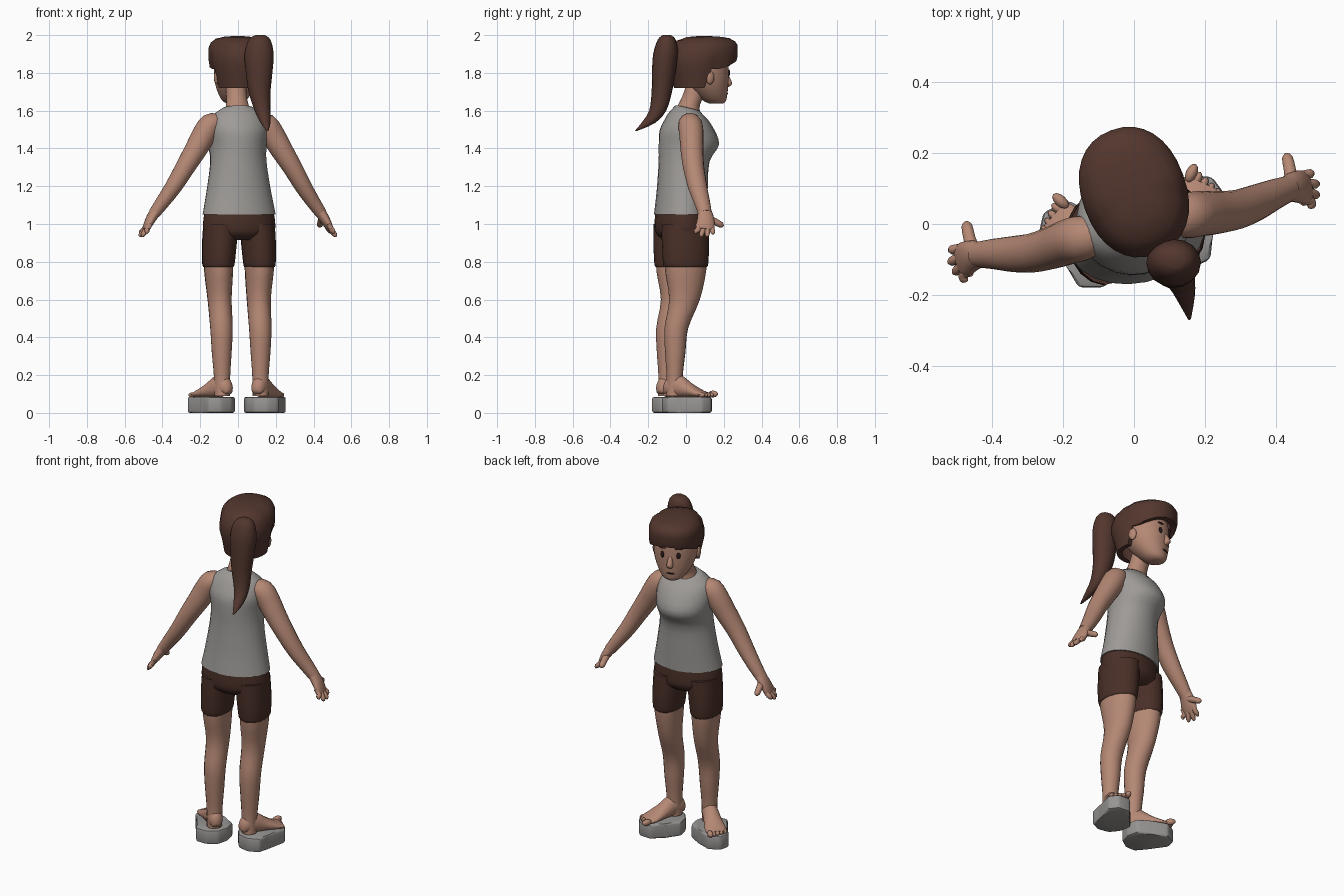
import bpy, bmesh, math
from mathutils import Matrix, Vector

if "Cube" in bpy.data.objects:
    bpy.data.objects.remove(bpy.data.objects["Cube"])


def material(name, rgb):
    m = bpy.data.materials.new(name)
    m.diffuse_color = (*rgb, 1)
    m.use_nodes = True
    m.node_tree.nodes["Principled BSDF"].inputs["Base Color"].default_value = m.diffuse_color
    return m


SKIN = material("skin", (0.46, 0.245, 0.175))
HAIR = material("dark brown hair", (0.085, 0.037, 0.027))
SHORTS = material("brown cloth", (0.066, 0.028, 0.020))
SHIRT = material("grey cloth", (0.34, 0.325, 0.31))
STONE = material("grey stone", (0.31, 0.30, 0.29))
DARK = material("dark eye", (0.02, 0.011, 0.009))

# The body and the head are each turned a little about the vertical
BODY = Matrix.Translation((0.004, -0.02, 0)) @ Matrix.Rotation(math.radians(12), 4, 'Z')
HEAD = Matrix.Translation((0, 0.09, 0)) @ Matrix.Rotation(math.radians(20), 4, 'Z')
WORLD = Matrix.Identity(4)
X, Y, Z = Vector((1, 0, 0)), Vector((0, 1, 0)), Vector((0, 0, 1))


def finish(name, bm, mat, frame, angle=50):
    bm.transform(frame)
    bmesh.ops.recalc_face_normals(bm, faces=bm.faces)
    me = bpy.data.meshes.new(name)
    bm.to_mesh(me)
    bm.free()
    me.materials.append(mat)
    ob = bpy.data.objects.new(name, me)
    bpy.context.collection.objects.link(ob)
    bpy.ops.object.select_all(action='DESELECT')
    ob.select_set(True)
    bpy.context.view_layer.objects.active = ob
    bpy.ops.object.shade_smooth_by_angle(angle=math.radians(angle))
    return ob


def smooth_path(rows, steps):
    """Catmull-Rom through rows of numbers."""
    out = []
    for i in range(len(rows) - 1):
        a, b, c, d = (rows[max(i - 1, 0)], rows[i], rows[i + 1], rows[min(i + 2, len(rows) - 1)])
        for k in range(steps):
            t = k / steps
            out.append([0.5 * (2 * q + (r - p) * t + (2 * p - 5 * q + 4 * r - s) * t * t
                               + (3 * q - p - 3 * r + s) * t ** 3)
                        for p, q, r, s in zip(a, b, c, d)])
    out.append(list(rows[-1]))
    return out


def bridge(bm, rings, caps=True):
    n = len(rings[0])
    for lo, hi in zip(rings, rings[1:]):
        for i in range(n):
            j = (i + 1) % n
            bm.faces.new((lo[i], lo[j], hi[j], hi[i]))
    if caps:
        bm.faces.new(rings[0])
        bm.faces.new(rings[-1])


def loft(name, rows, mat, frame=BODY, side=1, n=18, flat=False, ref=Y, steps=3, tilt=0):
    """Skin through (x, y, z, ru, rv) rings; flat keeps the rings horizontal.
    rv lies along ref; tilt slopes the last ring towards the front."""
    rows = smooth_path(rows, steps)
    pts = [Vector(r[:3]) for r in rows]
    bm, rings = bmesh.new(), []
    for k, r in enumerate(rows):
        t = Z if flat else (pts[min(k + 1, len(pts) - 1)] - pts[max(k - 1, 0)]).normalized()
        v = (ref - t * t.dot(ref)).normalized()
        u = v.cross(t)
        ring = []
        for i in range(n):
            a = 2 * math.pi * i / n
            p = pts[k] + u * r[3] * math.cos(a) + v * r[4] * math.sin(a)
            if tilt and k >= len(rows) - 4:
                p.z -= tilt * (p.y - pts[k].y) * (k - len(rows) + 5) / 4
            ring.append(bm.verts.new((p.x * side, p.y, p.z)))
        rings.append(ring)
    bridge(bm, rings)
    return finish(name, bm, mat, frame)


def blob(name, loc, scale, mat, frame, turn=0):
    bm = bmesh.new()
    bmesh.ops.create_uvsphere(bm, u_segments=12, v_segments=8, radius=1)
    bm.transform(Matrix.Translation(loc) @ Matrix.Rotation(turn, 4, 'Z') @ Matrix.Diagonal((*scale, 1)))
    return finish(name, bm, mat, frame, 80)


# Sleeveless shirt
loft("shirt", [(0, -.010, 1.05, .197, .137), (0, 0, 1.18, .172, .133), (0, .010, 1.33, .15, .134),
               (0, .036, 1.42, .155, .160), (0, .026, 1.50, .162, .143),
               (0, .022, 1.57, .142, .100), (0, .030, 1.612, .085, .064)],
     SHIRT, flat=True, n=24, tilt=.25)
# Neck
loft("neck", [(0, .03, 1.55, .085, .075), (0, .032, 1.615, .064, .060),
              (0, .055, 1.67, .055, .056), (0, .08, 1.74, .055, .055)], SKIN, flat=True)
# Shorts
loft("shorts_hips", [(0, -.01, 1.07, .185, .128), (0, -.01, 1.0, .195, .134),
                     (0, -.008, .95, .185, .128), (0, -.006, .915, .12, .09)], SHORTS, flat=True, n=24)

# Outline of the stone slab under one foot
SLAB = [(.19, -.122), (.21, -.06), (.268, .05), (.243, .105), (.17, .125),
        (.10, .07), (.03, .02), (.03, -.05), (.06, -.11), (.125, -.137)]

for s, lab in ((1, "right"), (-1, "left")):
    # Shorts leg, leg
    loft(f"shorts_leg_{lab}", [(.098, -.006, 1.0, .092, .126), (.107, -.005, .88, .090, .126),
                               (.111, -.005, .79, .084, .121), (.111, -.005, .772, .078, .114)],
         SHORTS, side=s, flat=True)
    loft(f"leg_{lab}", [(.110, -.005, .85, .076, .112), (.110, -.005, .75, .075, .110),
                        (.106, -.010, .60, .063, .082), (.105, -.054, .45, .060, .063),
                        (.105, -.060, .32, .053, .054), (.104, -.063, .20, .044, .043),
                        (.104, -.066, .09, .042, .043)], SKIN, side=s, flat=True)
    # Foot, splayed outwards, with toes
    d = math.radians(36)
    along, across = Vector((math.sin(d), math.cos(d), 0)), Vector((math.cos(d), -math.sin(d), 0))
    heel = Vector((.104, -.063, 0))
    foot = []
    for t, w, lo, hi in ((-.05, .022, .09, .12), (-.03, .038, .08, .17), (.01, .043, .08, .205),
                         (.08, .050, .08, .162), (.15, .060, .08, .122), (.19, .052, .082, .108)):
        c = heel + along * t
        foot.append((c.x, c.y, (lo + hi) / 2, w, (hi - lo) / 2))
    loft(f"foot_{lab}", foot, SKIN, side=s, ref=Z)
    for i in range(5):
        c = heel + along * (.203 - .007 * i) + across * (-.043 + .022 * i)
        r = .018 if i == 0 else .013
        blob(f"toe_{lab}_{i + 1}", (c.x * s, c.y, .082 + r), (r * .9, r * 1.6, r), SKIN, BODY, -d * s)
    # Stone slab
    bm = bmesh.new()
    base = [bm.verts.new((x * s, y, 0)) for x, y in SLAB]
    top = [bm.verts.new((x * s, y, .085)) for x, y in SLAB]
    bridge(bm, [base, top])
    bmesh.ops.bevel(bm, geom=list(bm.edges), offset=.012, segments=2, affect='EDGES', profile=.5)
    finish(f"stone_slab_{lab}", bm, STONE, BODY, 40)
    # Arm
    loft(f"arm_{lab}", [(.10, .012, 1.535, .045, .050), (.15, .012, 1.525, .062, .064),
                        (.19, .010, 1.465, .064, .064), (.228, .004, 1.40, .060, .061),
                        (.290, .000, 1.30, .052, .056), (.350, .008, 1.20, .045, .051),
                        (.405, .020, 1.12, .038, .043), (.452, .028, 1.055, .031, .036)], SKIN, side=s)
    # Hand with fingers and thumb
    loft(f"hand_{lab}", [(.435, .026, 1.08, .029, .034), (.465, .028, 1.035, .027, .044),
                         (.488, .022, .995, .021, .049), (.502, .018, .97, .014, .044)], SKIN, side=s)
    for i, (x, y, z) in enumerate(((.507, -.032, .950), (.524, -.006, .932),
                                   (.530, .024, .932), (.522, .056, .945))):
        y0 = -.017 + .024 * i
        loft(f"finger_{lab}_{i + 1}", [(.480, y0, 1.0, .012, .013), (.499, y0, .972, .014, .014),
                                       (x - .005, y, z + .012, .013, .013), (x, y, z, .005, .005)],
             SKIN, side=s, n=10, steps=2)
    loft(f"thumb_{lab}", [(.458, .035, 1.035, .02, .02), (.462, .075, 1.015, .018, .018),
                          (.462, .112, .995, .016, .016), (.462, .124, .988, .006, .006)],
         SKIN, side=s, n=10, steps=2, ref=X)
    # Ear, eye, brow
    blob(f"ear_{lab}", (.122 * s, -.005, 1.775), (.014, .024, .036), SKIN, HEAD)
    blob(f"eye_{lab}", (.046 * s, .129, 1.80), (.012, .006, .019), DARK, HEAD, -.3 * s)
    blob(f"brow_{lab}", (.048 * s, .130, 1.842), (.022, .006, .005), HAIR, HEAD, -.3 * s)

# Head
loft("head", [(0, .075, 1.637, .030, .035), (0, .066, 1.652, .060, .060), (0, .046, 1.69, .089, .086),
              (0, .026, 1.74, .112, .110), (0, .010, 1.80, .124, .128),
              (0, 0, 1.88, .120, .132), (0, 0, 1.94, .09, .10)], SKIN, HEAD, flat=True, n=24)
# Nose and mouth
loft("nose", [(0, .125, 1.80, .009, .010), (0, .137, 1.77, .014, .016),
              (0, .143, 1.742, .019, .020), (0, .134, 1.726, .012, .012)], SKIN, HEAD, flat=True, n=12)
blob("mouth", (0, .131, 1.69), (.024, .005, .005), DARK, HEAD)

# Hair cap: high over the face, low behind the ears
bm, rings, n = bmesh.new(), [], 32
for size, h in ((.72, 0), (.90, 0), (.97, .22), (1, .45), (1, .62), (.93, .78), (.76, .91), (.46, .98), (.15, 1)):
    ring = []
    for i in range(n):
        a = 2 * math.pi * i / n
        ux, uy = math.cos(a), math.sin(a)
        px = .147 * math.copysign(abs(ux) ** .9, ux)
        py = .186 * math.copysign(abs(uy) ** .9, uy)
        low = 1.72 if py < -.035 else 1.82 + .35 * max(0, py - .05)
        k = size
        if h < .3:      # fuller fringe, tucked nape
            k = size * (1.07 if py > .05 else 1.0 if py > -.035 else .93)
            if h > 0:
                k = min(k, 1)
        ring.append(bm.verts.new((px * k, py * k, low + (1.995 - low) * h)))
    rings.append(ring)
bridge(bm, rings, caps=False)
bm.faces.new(rings[-1])
finish("hair_cap", bm, HAIR, HEAD, 60)

# Ponytail
loft("ponytail", [(.118, -.102, 2.0, .025, .022), (.114, -.102, 1.975, .058, .048),
                  (.112, -.108, 1.90, .077, .066), (.112, -.118, 1.80, .070, .062),
                  (.114, -.128, 1.70, .058, .054), (.130, -.150, 1.60, .042, .045),
                  (.146, -.200, 1.535, .026, .036), (.156, -.265, 1.493, .005, .006)],
     HAIR, WORLD, flat=True, n=16)
